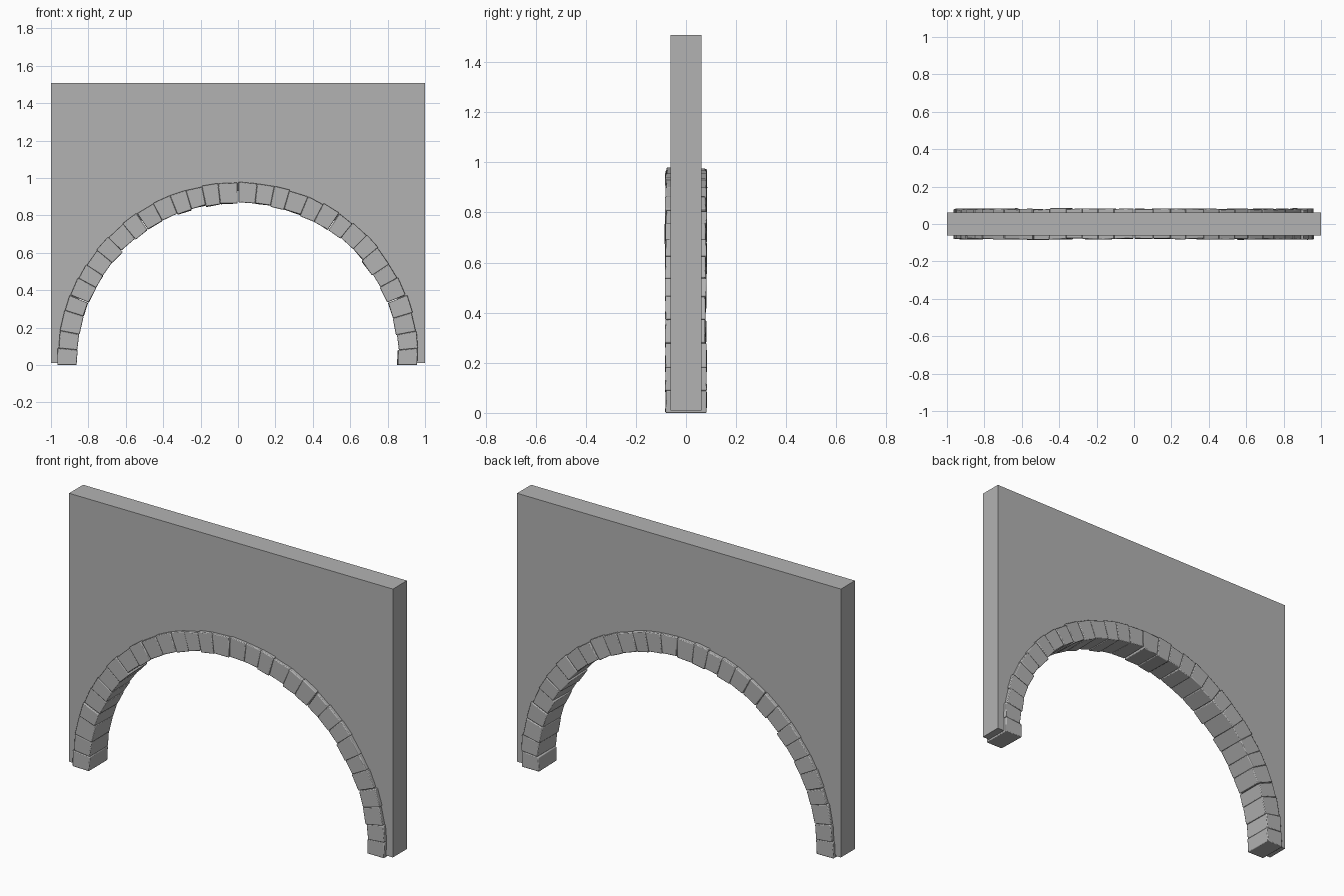
import bpy
import bmesh
import random
from math import sin, cos, pi, radians

random.seed(4)

if "Cube" in bpy.data.objects:
    bpy.data.objects.remove(bpy.data.objects["Cube"], do_unlink=True)

R_IN, R_OUT, R_WALL = 0.868, 0.974, 0.92
WALL_HALF, STONE_HALF = 0.062, 0.081

grey = bpy.data.materials.new("stone_grey")
grey.use_nodes = True
grey.diffuse_color = (0.45, 0.45, 0.45, 1)
grey.node_tree.nodes["Principled BSDF"].inputs["Base Color"].default_value = (0.45, 0.45, 0.45, 1)


def make_object(name, bm):
    bmesh.ops.recalc_face_normals(bm, faces=bm.faces)
    mesh = bpy.data.meshes.new(name)
    bm.to_mesh(mesh)
    bm.free()
    mesh.materials.append(grey)
    obj = bpy.data.objects.new(name, mesh)
    bpy.context.collection.objects.link(obj)
    return obj


# Flat wall with a semicircular opening
bm = bmesh.new()
base, top, steps = 0.01, 1.508, 64
outline = [(-1, base), (-1, top), (1, top), (1, base)]
outline += [(R_WALL * cos(pi * i / steps), base + R_WALL * sin(pi * i / steps))
            for i in range(steps + 1)]
face = bm.faces.new([bm.verts.new((x, -WALL_HALF, z)) for x, z in outline])
sweep = bmesh.ops.extrude_face_region(bm, geom=[face], use_keep_orig=True)
moved = [v for v in sweep["geom"] if isinstance(v, bmesh.types.BMVert)]
bmesh.ops.translate(bm, verts=moved, vec=(0, 2 * WALL_HALF, 0))
make_object("wall", bm)


def jitter(amount):
    return random.uniform(-amount, amount)


def add_stone(bm, a0, a1):
    """Add one wedge between two angles, slightly uneven in size."""
    r0, r1 = R_IN + jitter(0.005), R_OUT + jitter(0.003)
    front, back = -STONE_HALF + jitter(0.003), STONE_HALF + jitter(0.003)
    rings = []
    for a in (a0, a1):
        ring = []
        for r, y in ((r0, front), (r1, front), (r1, back), (r0, back)):
            rr = r + jitter(0.003)
            # The feet draw in slightly and stand flat on the ground
            pull = 0.012 * max(0, 1 - sin(a) * 3)
            x = (rr - pull) * cos(a)
            ring.append(bm.verts.new((x, y + jitter(0.002), max(0, rr * sin(a)))))
        rings.append(ring)
    lo, hi = rings
    bm.faces.new(lo)
    bm.faces.new(hi[::-1])
    for i in range(4):
        j = (i + 1) % 4
        bm.faces.new((lo[j], lo[i], hi[i], hi[j]))


# Arch sections of tight stones, with an open joint between sections
joints = [0, 22.6, 56.3, 90, 123.7, 157.4, 180]
counts = [4, 6, 6, 6, 6, 4]
for n, count in enumerate(counts):
    bm = bmesh.new()
    gap = 0.12
    start = joints[n] + (gap if n > 0 else 0)
    end = joints[n + 1] - (gap if n < 5 else 0)
    width = (end - start) / count
    cuts = [start] + [start + width * (i + jitter(0.12)) for i in range(1, count)] + [end]
    for a0, a1 in zip(cuts, cuts[1:]):
        add_stone(bm, radians(a0), radians(a1))
    section = make_object("arch_stones_%d" % (n + 1), bm)
    bevel = section.modifiers.new("worn_edges", "BEVEL")
    bevel.width = 0.004
    bevel.segments = 2
    bpy.ops.object.select_all(action="DESELECT")
    section.select_set(True)
    bpy.context.view_layer.objects.active = section
    bpy.ops.object.shade_smooth_by_angle(angle=radians(40))
